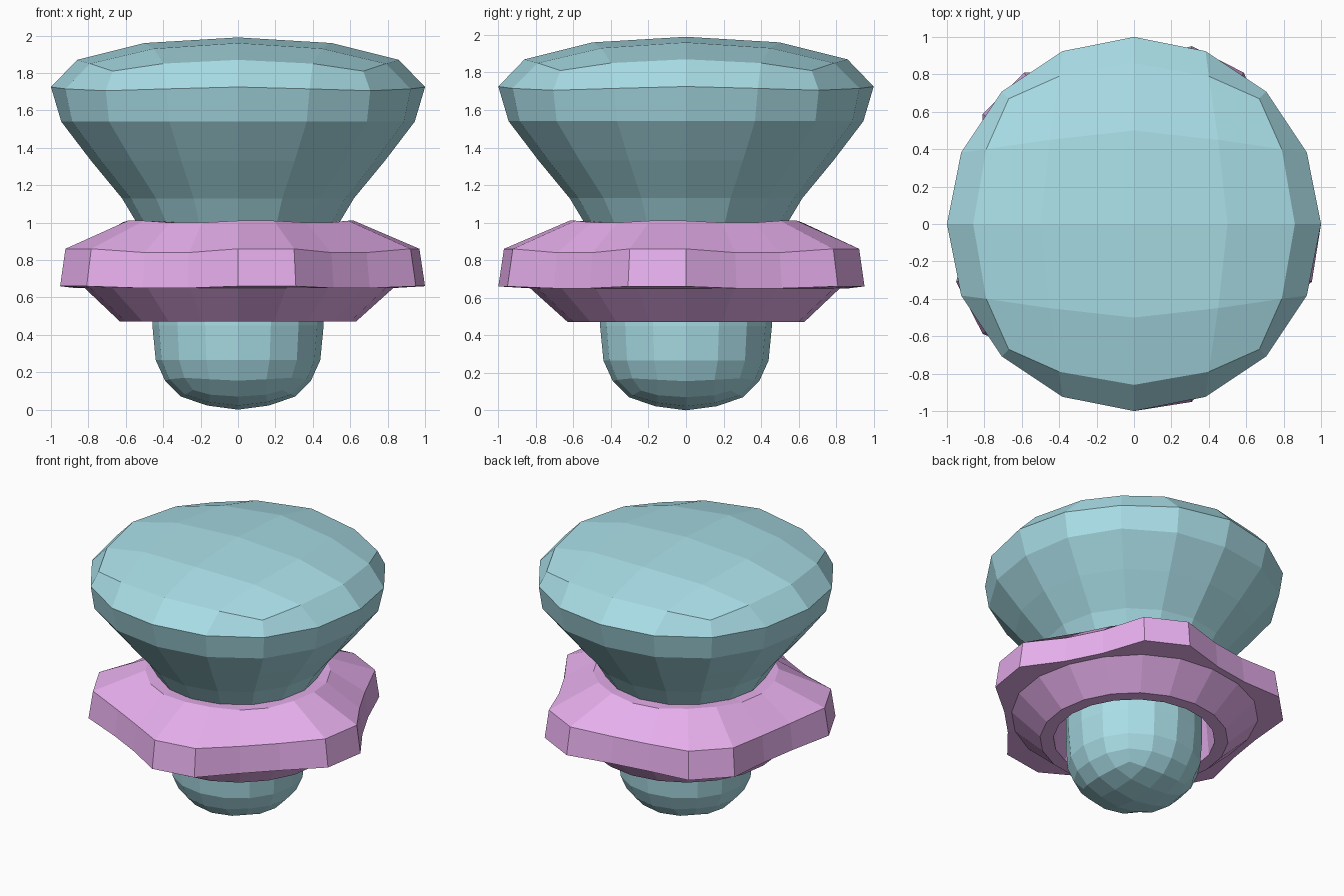
import bpy, bmesh
from math import sin, cos, pi, atan2

if "Cube" in bpy.data.objects:
    bpy.data.objects.remove(bpy.data.objects["Cube"])


def finish(name, bm, color):
    bmesh.ops.recalc_face_normals(bm, faces=bm.faces)
    mesh = bpy.data.meshes.new(name)
    bm.to_mesh(mesh)
    bm.free()
    mat = bpy.data.materials.new(name + "_colour")
    mat.diffuse_color = color
    mat.use_nodes = True
    mat.node_tree.nodes["Principled BSDF"].inputs["Base Color"].default_value = mat.diffuse_color
    mesh.materials.append(mat)
    obj = bpy.data.objects.new(name, mesh)
    bpy.context.collection.objects.link(obj)
    return obj


def bridge(bm, a, b):
    n = len(a)
    for i in range(n):
        j = (i + 1) % n
        bm.faces.new((a[i], a[j], b[j], b[i]))


def cap(bm, table):
    """4 x 4 quad dome with eightfold symmetry; returns its 16 rim vertices by angle."""
    grid = {}
    for i in range(-2, 3):
        for j in range(-2, 3):
            big, small, z = table[(max(abs(i), abs(j)), min(abs(i), abs(j)))]
            x, y = (big, small) if abs(i) >= abs(j) else (small, big)
            grid[i, j] = bm.verts.new((x if i > 0 else -x, y if j > 0 else -y, z))
    for i in range(-2, 2):
        for j in range(-2, 2):
            bm.faces.new((grid[i, j], grid[i + 1, j], grid[i + 1, j + 1], grid[i, j + 1]))
    rim = [k for k in grid if max(abs(k[0]), abs(k[1])) == 2]
    rim.sort(key=lambda k: atan2(k[1], k[0]) % (2 * pi))
    return [grid[k] for k in rim]


# Knob body: dome caps on a 16-sided turned profile (axis r, axis z, corner r, corner z)
bm = bmesh.new()
loop = cap(bm, {(0, 0): (0, 0, 1.99), (1, 0): (.5, 0, 1.96), (1, 1): (.45, .45, 1.93),
                (2, 0): (.86, 0, 1.87), (2, 1): (.79, .40, 1.85), (2, 2): (.67, .67, 1.81)})
profile = [(1.0, 1.725, 1.0, 1.705), (.945, 1.54, .975, 1.54), (.785, 1.33, .80, 1.33),
           (.62, 1.13, .62, 1.13), (.50, .93, .50, .93), (.455, .70, .455, .70),
           (.458, .45, .458, .45), (.44, .265, .445, .265), (.39, .155, .405, .17)]
for ra, za, rc, zc in profile:
    ring = []
    for k in range(16):
        t = (1 - cos(k * pi / 2)) / 2 if k % 4 == 0 else (1 if k % 4 == 2 else .5)
        t = (0, .5, 1, .5)[k % 4]
        r, z, a = ra + (rc - ra) * t, za + (zc - za) * t, k * pi / 8
        ring.append(bm.verts.new((r * cos(a), r * sin(a), z)))
    bridge(bm, loop, ring)
    loop = ring
bottom = cap(bm, {(0, 0): (0, 0, 0), (1, 0): (.165, 0, .022), (1, 1): (.155, .155, .04),
                  (2, 0): (.305, 0, .07), (2, 1): (.285, .15, .08), (2, 2): (.24, .24, .105)})
bridge(bm, loop, bottom)
finish("knob_body", bm, (.40, .73, .80, 1))

# Collar: 20-sided ring with five two-vertex lobes (recess r, z, lobe r, z)
bm = bmesh.new()
section = [(.54, .47, .54, .47), (.63, .47, .63, .47), (.82, .65, .83, .65),
           (.87, .65, 1.0, .66), (.85, .84, .97, .86), (.62, 1.0, .62, 1.01),
           (.50, 1.0, .50, 1.0)]
rings = []
for r0, z0, r1, z1 in section:
    ring = []
    for k in range(20):
        r, z = (r1, z1) if k % 4 in (0, 3) else (r0, z0)
        ring.append(bm.verts.new((r * cos(k * pi / 10), r * sin(k * pi / 10), z)))
    rings.append(ring)
for k in range(len(rings)):
    bridge(bm, rings[k], rings[(k + 1) % len(rings)])
finish("lobed_collar", bm, (.80, .43, .85, 1))
